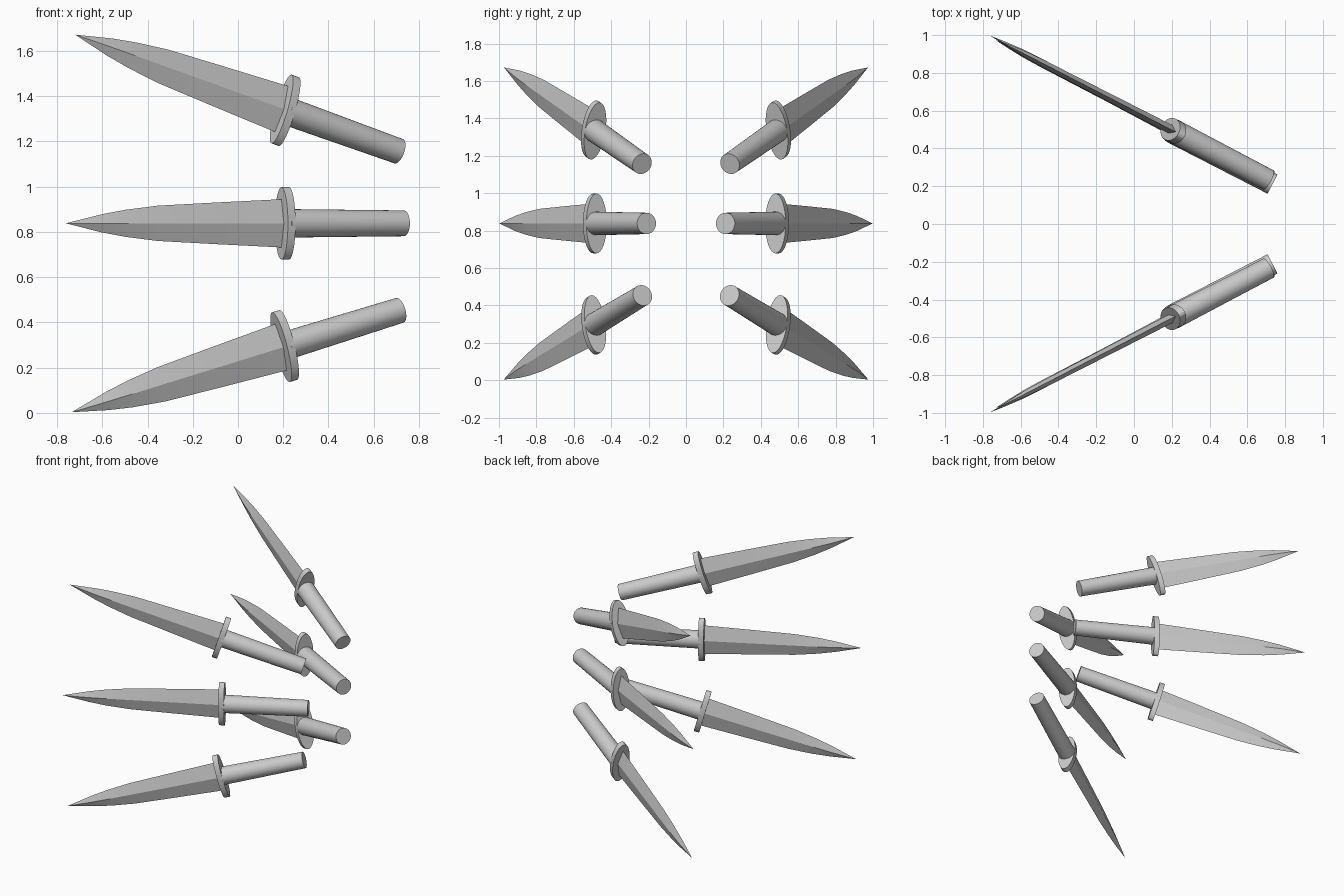
import bpy, bmesh, math
from mathutils import Matrix, Vector

if "Cube" in bpy.data.objects:
    bpy.data.objects.remove(bpy.data.objects["Cube"])

LENGTH = 1.69
GUARD_AT = 1.097

# blade stations: distance from tip, half width, half thickness
BLADE = [(0.09, 0.02, 0.009), (0.18, 0.04, 0.016), (0.30, 0.06, 0.019),
         (0.46, 0.078, 0.020), (0.75, 0.092, 0.022), (1.09, 0.107, 0.024)]


def add_object(name, bm, matrix):
    bmesh.ops.recalc_face_normals(bm, faces=bm.faces)
    mesh = bpy.data.meshes.new(name)
    bm.to_mesh(mesh)
    bm.free()
    ob = bpy.data.objects.new(name, mesh)
    bpy.context.collection.objects.link(ob)
    ob.matrix_world = matrix
    bpy.ops.object.select_all(action='DESELECT')
    ob.select_set(True)
    bpy.context.view_layer.objects.active = ob
    bpy.ops.object.shade_smooth_by_angle(angle=math.radians(20))


def blade(name, matrix):
    bm = bmesh.new()
    tip = bm.verts.new((0, 0, 0))
    rings = [[bm.verts.new(p) for p in ((x, 0, w), (x, t, 0), (x, 0, -w), (x, -t, 0))]
             for x, w, t in BLADE]
    for i in range(4):
        j = (i + 1) % 4
        bm.faces.new((tip, rings[0][i], rings[0][j]))
        for a, b in zip(rings, rings[1:]):
            bm.faces.new((a[i], b[i], b[j], a[j]))
    bm.faces.new(rings[-1])
    add_object(name, bm, matrix)


def rod(name, matrix, x0, x1, r0, r1, flatten=(1, 1)):
    bm = bmesh.new()
    place = (Matrix.Translation(((x0 + x1) / 2, 0, 0))
             @ Matrix.Diagonal((1, flatten[0], flatten[1], 1))
             @ Matrix.Rotation(math.pi / 2, 4, 'Y'))
    bmesh.ops.create_cone(bm, cap_ends=True, segments=32, radius1=r0,
                          radius2=r1, depth=x1 - x0, matrix=place)
    add_object(name, bm, matrix)


# tip and pommel positions of the three daggers in one fan
FAN = {
    "lower": ((-0.735, -0.975, 0.003), (0.72, -0.23, 0.455)),
    "middle": ((-0.762, -0.998, 0.838), (0.735, -0.21, 0.838)),
    "upper": ((-0.72, -0.973, 1.672), (0.715, -0.232, 1.155)),
}

for side, sy in (("front", 1), ("back", -1)):
    for level, (tip, end) in FAN.items():
        tip, end = (Vector((p[0], p[1] * sy, p[2])) for p in (tip, end))
        along = (end - tip).normalized()
        flat = Vector((0, 0, 1)).cross(along).normalized()
        up = along.cross(flat)
        m = Matrix.Translation(tip) @ Matrix((along, flat, up)).transposed().to_4x4()
        label = f"{side}_{level}"
        blade(f"{label}_blade", m)
        # oval hand guard
        rod(f"{label}_guard", m, GUARD_AT - 0.019, GUARD_AT + 0.019, 1, 1, (0.062, 0.16))
        # slightly tapered grip
        rod(f"{label}_handle", m, GUARD_AT, LENGTH, 0.063, 0.057)
